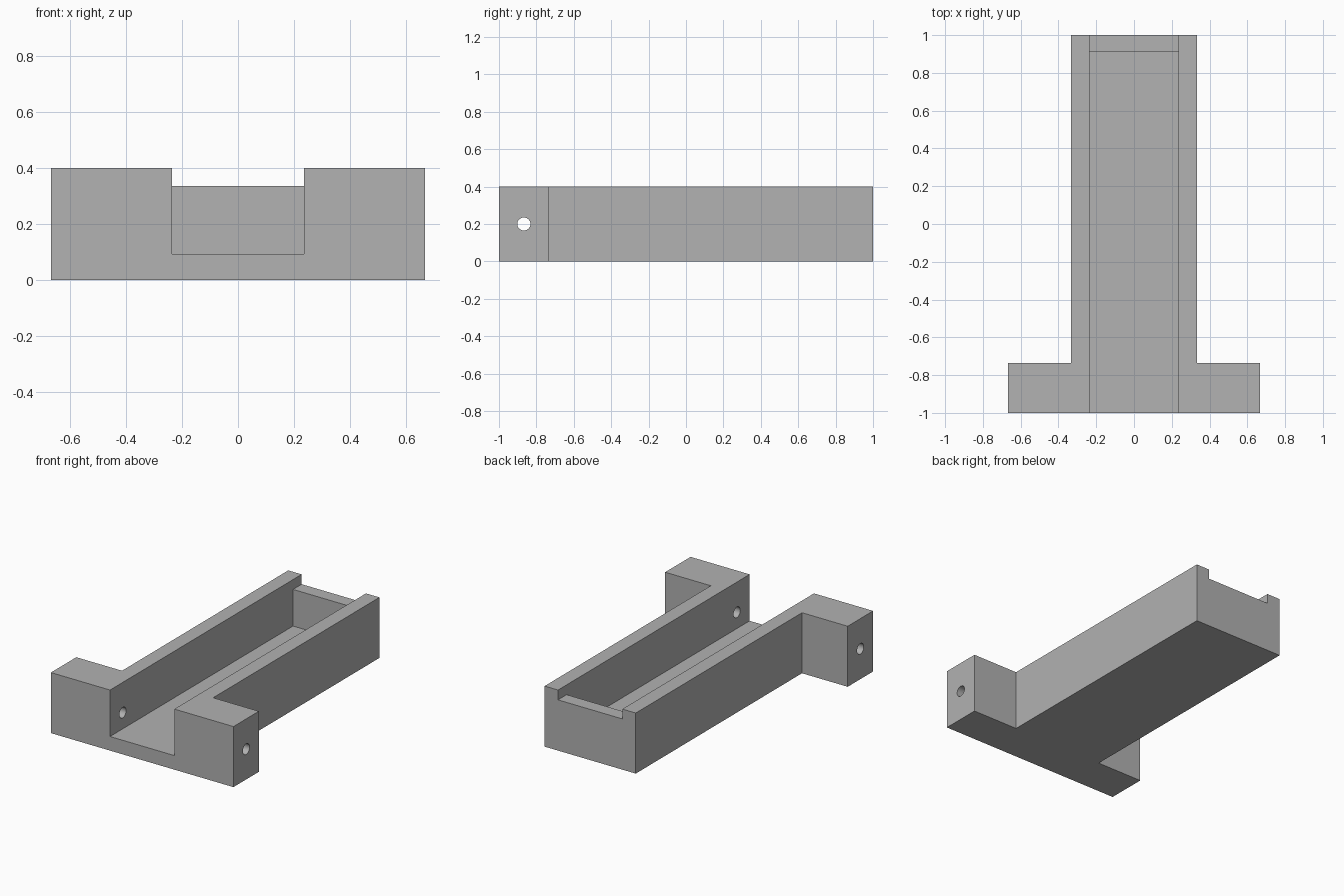
import bpy
import bmesh
import math
from mathutils import Matrix

cube = bpy.data.objects.get("Cube")
if cube:
    bpy.data.objects.remove(cube, do_unlink=True)

HEIGHT = 0.4
BODY_X, EAR_X, CHANNEL_X = 0.333, 0.667, 0.235
EAR_BACK = -0.735

grey = bpy.data.materials.new("plain grey")
grey.use_nodes = True
grey.diffuse_color = (0.445, 0.445, 0.445, 1)
grey.node_tree.nodes["Principled BSDF"].inputs["Base Color"].default_value = grey.diffuse_color


def finish(bm, name):
    bmesh.ops.recalc_face_normals(bm, faces=bm.faces)
    mesh = bpy.data.meshes.new(name)
    bm.to_mesh(mesh)
    bm.free()
    mesh.materials.append(grey)
    obj = bpy.data.objects.new(name, mesh)
    bpy.context.collection.objects.link(obj)
    return obj


def box(name, low, high):
    bm = bmesh.new()
    bmesh.ops.create_cube(bm, size=1)
    for v in bm.verts:
        v.co = [a if c < 0 else b for c, a, b in zip(v.co, low, high)]
    return finish(bm, name)


def cut(target, cutter):
    cutter.hide_render = True
    mod = target.modifiers.new(cutter.name, "BOOLEAN")
    mod.operation = "DIFFERENCE"
    mod.solver = "EXACT"
    mod.object = cutter
    bpy.context.view_layer.objects.active = target
    bpy.ops.object.modifier_apply(modifier=mod.name)
    bpy.data.objects.remove(cutter, do_unlink=True)


# T-shaped block: long body with two ears at the front
half = [(EAR_X, -1), (EAR_X, EAR_BACK), (BODY_X, EAR_BACK), (BODY_X, 1)]
outline = half + [(-x, y) for x, y in reversed(half)]
bm = bmesh.new()
base = bm.faces.new([bm.verts.new((x, y, 0)) for x, y in outline])
top = bmesh.ops.extrude_face_region(bm, geom=[base], use_keep_orig=True)
for v in top["geom"]:
    if isinstance(v, bmesh.types.BMVert):
        v.co.z = HEIGHT
tray = finish(bm, "tray_body")

# Channel open at the front, closed by the back wall
cut(tray, box("channel_cutter", (-CHANNEL_X, -1.2, 0.093), (CHANNEL_X, 0.91, 0.6)))

# Shallow notch lowering the back wall
cut(tray, box("back_notch_cutter", (-CHANNEL_X, 0.8, 0.335), (CHANNEL_X, 1.2, 0.6)))

# Pin hole running across both ears
bm = bmesh.new()
bmesh.ops.create_cone(bm, cap_ends=True, segments=32, radius1=0.035, radius2=0.035, depth=2,
                      matrix=Matrix.Translation((0, -0.867, 0.2)) @ Matrix.Rotation(math.pi / 2, 4, "Y"))
cut(tray, finish(bm, "pin_hole_cutter"))

# Smooth hole walls, crisp edges elsewhere
bpy.ops.object.select_all(action="DESELECT")
tray.select_set(True)
bpy.context.view_layer.objects.active = tray
bpy.ops.object.shade_smooth_by_angle(angle=math.radians(30))
